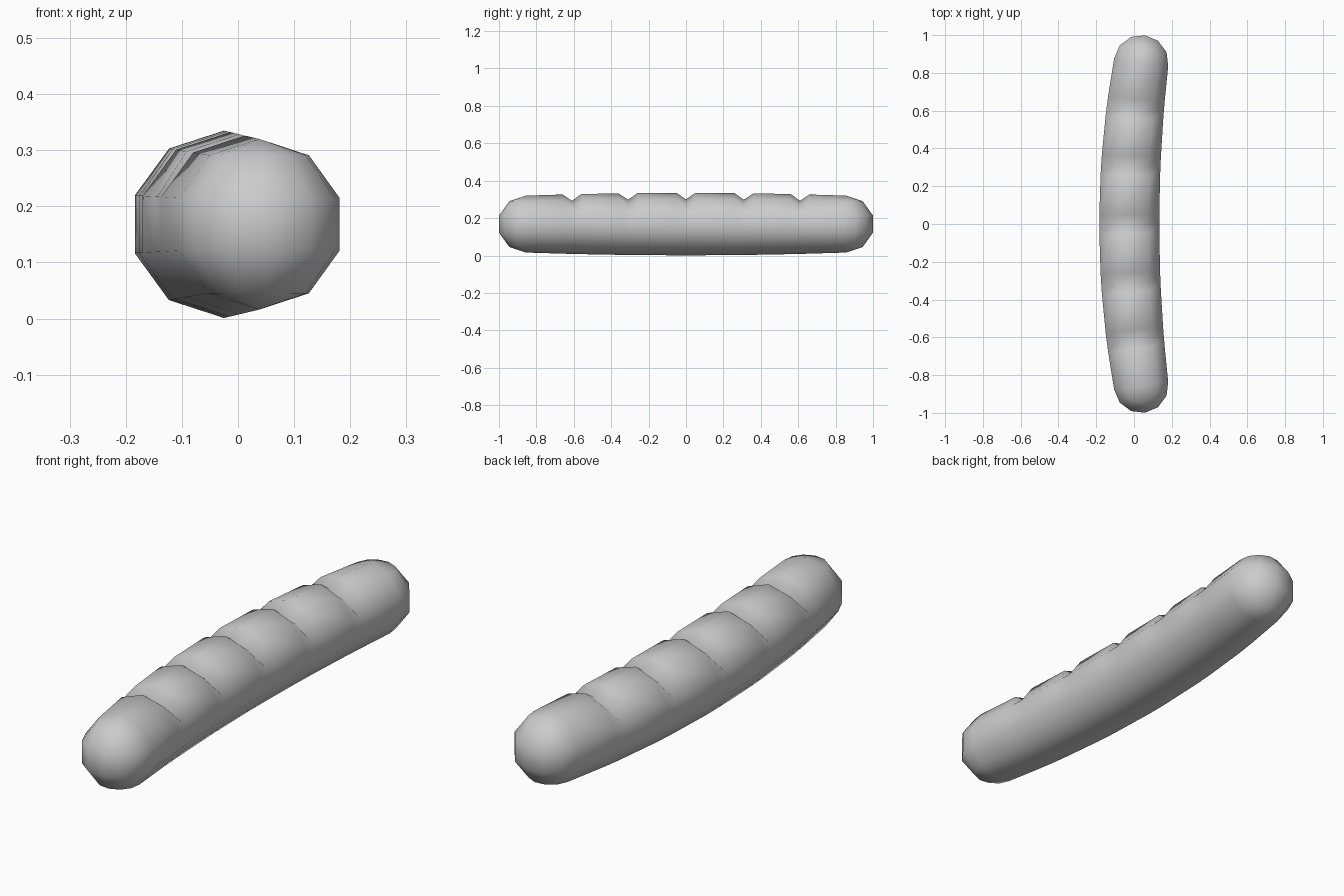
import bpy, bmesh
from math import sin, cos, atan, radians
from mathutils import Vector

cube = bpy.data.objects.get("Cube")
if cube:
    bpy.data.objects.remove(cube)

SIDES = 10
END = 0.856          # where the rounded tips begin
HEIGHT = 0.168       # height of the centre line
NOTCHES = (-0.61, -0.31, 0.0, 0.31, 0.61)


def centre(y):
    """Centre line bowed sideways."""
    return Vector((-0.025 + 0.063 * (y / END) ** 2, y, HEIGHT))


def radius(y):
    return 0.167 - 0.015 * (y / END) ** 2


def side_axis(y):
    """Horizontal direction square to the centre line."""
    a = atan(2 * 0.063 * y / END ** 2)
    return Vector((cos(a), -sin(a), 0))


def ring(bm, y, dip=0.0):
    """Ten-sided section; a dip lowers its three upper corners."""
    verts = []
    for i in range(SIDES):
        a = radians(90 - 36 * i)
        r = radius(y) - (dip if i in (0, 1, SIDES - 1) else 0)
        verts.append(bm.verts.new(centre(y) + side_axis(y) * r * cos(a) + Vector((0, 0, r * sin(a)))))
    return verts


def strip(bm, a, b):
    """Faces between two point rows, skipping repeated end points."""
    for i in range(len(a) - 1):
        quad = list(dict.fromkeys((a[i], a[i + 1], b[i + 1], b[i])))
        bm.faces.new(quad)


def rounded_tip(bm, section, sign):
    """Half ball with upright poles, closing one end."""
    y = sign * END
    across = side_axis(y)
    along = Vector((-across.y, across.x, 0)) * sign
    top, bottom = section[0], section[5]
    previous = section[0:6]
    for step in range(1, 6):
        az = radians(90 - 30 * step)
        arc = [top]
        for lat in (54, 18, -18, -54):
            out = across * sin(az) + along * cos(az)
            flat = radius(y) * cos(radians(lat))
            arc.append(bm.verts.new(centre(y) + out * flat + Vector((0, 0, radius(y) * sin(radians(lat))))))
        arc.append(bottom)
        strip(bm, previous, arc)
        previous = arc
    strip(bm, previous, [top] + section[:4:-1])


# Long body with five notches across its upper side
bm = bmesh.new()
sections = [ring(bm, -END)]
for y in NOTCHES:
    sections += [ring(bm, y - 0.05), ring(bm, y, 0.035), ring(bm, y + 0.05)]
sections.append(ring(bm, END))
for a, b in zip(sections, sections[1:]):
    strip(bm, a + a[:1], b + b[:1])
rounded_tip(bm, sections[0], -1)
rounded_tip(bm, sections[-1], 1)
bmesh.ops.recalc_face_normals(bm, faces=bm.faces)

mesh = bpy.data.meshes.new("notched_sausage")
bm.to_mesh(mesh)
bm.free()
mesh.shade_smooth()

# Plain grey
grey = bpy.data.materials.new("light_grey")
grey.use_nodes = True
colour = (0.6, 0.6, 0.6, 1)
grey.diffuse_color = colour
grey.node_tree.nodes["Principled BSDF"].inputs["Base Color"].default_value = colour
mesh.materials.append(grey)

bpy.context.collection.objects.link(bpy.data.objects.new("notched_sausage", mesh))
